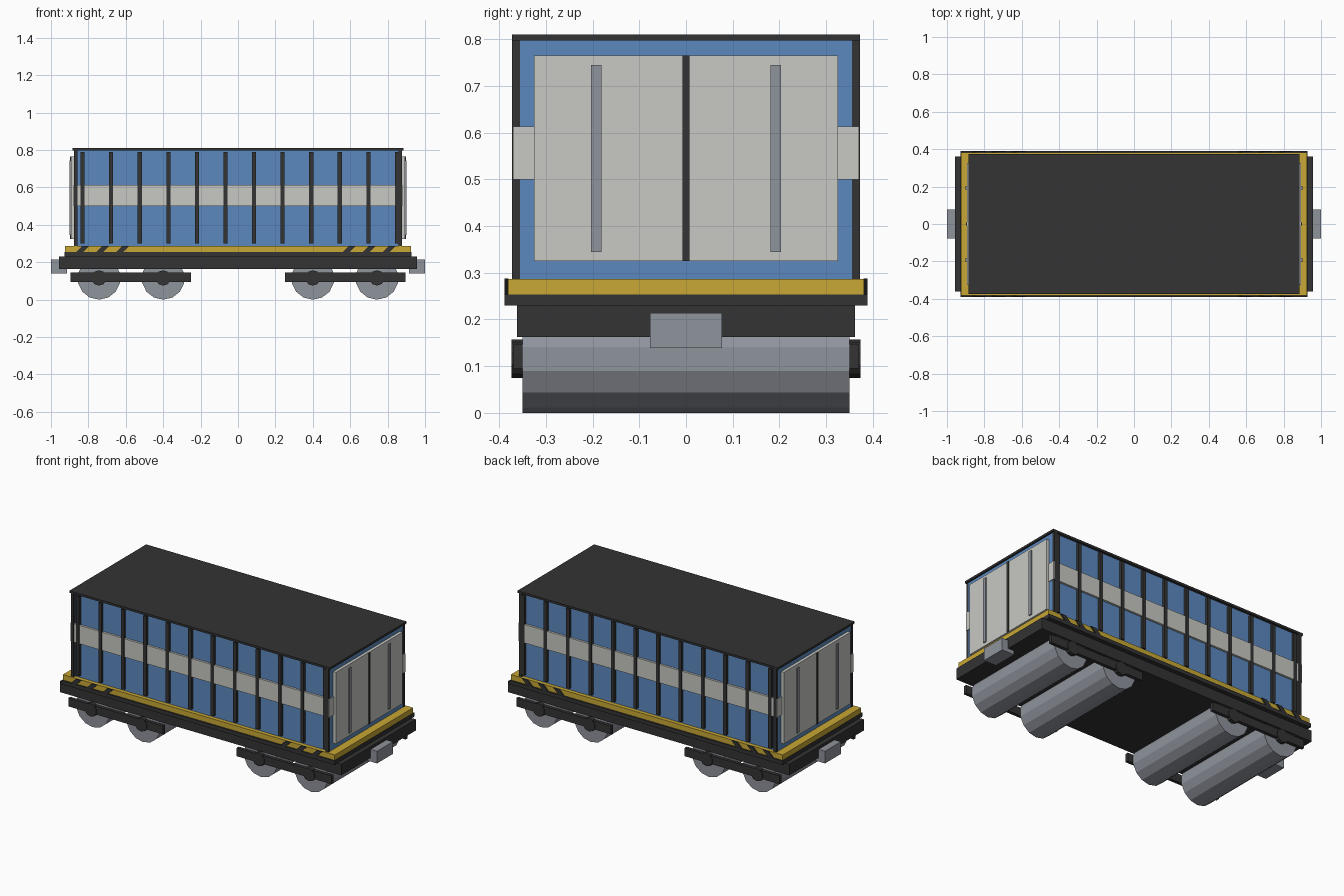
import bpy
import math

cube = bpy.data.objects.get("Cube")
if cube:
    bpy.data.objects.remove(cube, do_unlink=True)


def material(name, r, g, b):
    m = bpy.data.materials.new(name)
    m.use_nodes = True
    m.diffuse_color = (r, g, b, 1)
    bsdf = next(n for n in m.node_tree.nodes if n.type == "BSDF_PRINCIPLED")
    bsdf.inputs["Base Color"].default_value = (r, g, b, 1)
    bsdf.inputs["Roughness"].default_value = 0.7
    return m


blue = material("panel blue", 0.107, 0.25, 0.52)
white = material("off white", 0.58, 0.58, 0.55)
yellow = material("deck yellow", 0.578, 0.392, 0.035)
dark = material("dark frame", 0.033, 0.033, 0.033)
steel = material("steel grey", 0.275, 0.292, 0.332)


def box(name, mat, x, y, z, slant=0.0):
    """Box from (low, high) ranges; slant shifts its top along x."""
    verts = [(a + (slant if c == z[1] else 0), b, c) for a in x for b in y for c in z]
    faces = [(0, 1, 3, 2), (4, 6, 7, 5), (0, 4, 5, 1),
             (2, 3, 7, 6), (0, 2, 6, 4), (1, 5, 7, 3)]
    mesh = bpy.data.meshes.new(name)
    mesh.from_pydata(verts, [], faces)
    mesh.materials.append(mat)
    ob = bpy.data.objects.new(name, mesh)
    bpy.context.collection.objects.link(ob)
    return ob


def span(half, centre=0.0):
    return (centre - half, centre + half)


def side(s, a, b):
    """Range a..b mirrored to the side with sign s."""
    return tuple(sorted((s * a, s * b)))


def cross_cylinder(name, mat, sides, radius, x, y, z):
    """Cylinder along y, with a corner at the bottom."""
    bpy.ops.mesh.primitive_cylinder_add(
        vertices=sides, radius=radius, depth=y[1] - y[0],
        location=(x, sum(y) / 2, z), rotation=(math.pi / 2, 0, 0))
    ob = bpy.context.object
    ob.name = name
    ob.data.materials.append(mat)


# Chassis and deck
box("chassis", dark, span(0.957), span(0.362), (0.163, 0.231))
box("deck_frame", dark, span(0.928), span(0.389), (0.23, 0.254))
box("deck_edge", yellow, span(0.925), span(0.381), (0.254, 0.287))

# Container body
box("body", blue, span(0.875), span(0.357), (0.287, 0.797))
box("roof", dark, span(0.886), span(0.373), (0.797, 0.81))
box("white_band", white, span(0.88), span(0.37), (0.5, 0.613))

for s in (-1, 1):
    # Ribs and corner posts along the long sides
    for i in range(12):
        box("side_rib", dark, span(0.011, -0.831 + i * 0.1528),
            side(s, 0.35, 0.373), (0.3, 0.79))
    for e in (-1, 1):
        box("corner_post", dark, side(e, 0.857, 0.876),
            side(s, 0.355, 0.373), (0.287, 0.797))

    # Slanted warning stripes on the deck edge
    for start in (-0.865, 0.56):
        for i in range(3):
            x = start + i * 0.107
            box("warning_stripe", dark, (x, x + 0.037),
                side(s, 0.38, 0.3885), (0.254, 0.288), slant=0.034)

# Doors and couplers at both ends
for e in (-1, 1):
    box("end_doors", white, side(e, 0.87, 0.893), span(0.325), (0.325, 0.765))
    box("door_seam", dark, side(e, 0.885, 0.897), span(0.008), (0.325, 0.765))
    for s in (-1, 1):
        box("door_bar", steel, side(e, 0.885, 0.9), span(0.011, s * 0.192),
            (0.345, 0.745))
    box("coupler", steel, side(e, 0.915, 1.0), span(0.077), (0.139, 0.214))

    # Bogies: wheel rollers, side bars and axle caps
    for x in (e * 0.4, e * 0.743):
        cross_cylinder("wheel_roller", steel, 14, 0.115, x, span(0.35), 0.115)
        for s in (-1, 1):
            cross_cylinder("axle_cap", dark, 10, 0.041, x,
                           side(s, 0.345, 0.374), 0.116)
    for s in (-1, 1):
        box("bogie_bar", dark, span(0.323, e * 0.573), side(s, 0.35, 0.37),
            (0.095, 0.146))
